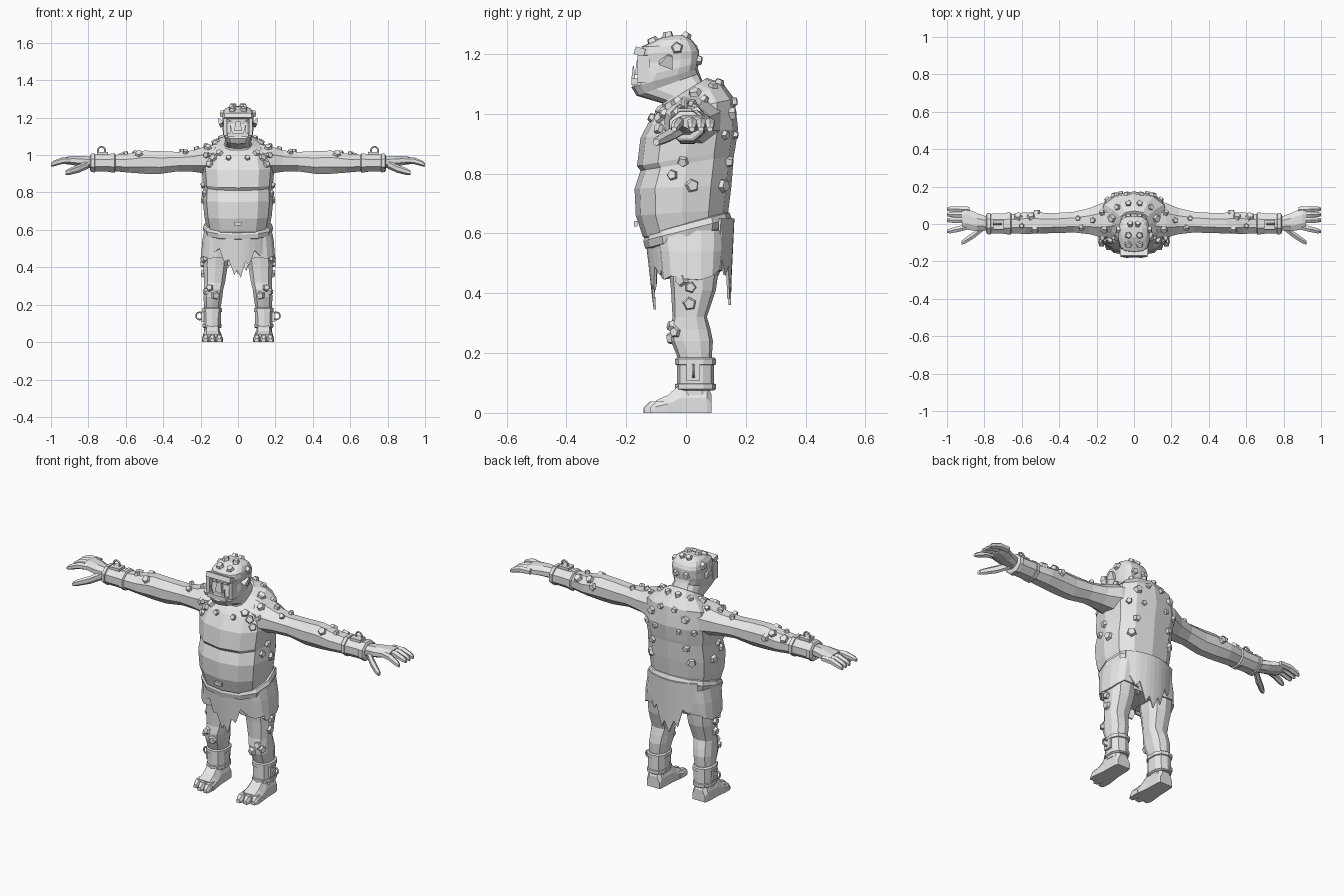
import bpy, bmesh, math, random
from math import sin, cos, pi
from mathutils import Vector, Matrix
from mathutils.bvhtree import BVHTree

random.seed(4)
if "Cube" in bpy.data.objects:
    bpy.data.objects.remove(bpy.data.objects["Cube"])

grey = bpy.data.materials.new("plain_grey")
grey.use_nodes = True
grey.diffuse_color = (.8, .8, .8, 1)
grey.node_tree.nodes["Principled BSDF"].inputs["Base Color"].default_value = (.8, .8, .8, 1)

skin_verts, skin_faces = [], []     # surface that the skin plates are set on


def finish(name, bm, mirror=False, thickness=0):
    """Turn a bmesh into a flat shaded object, mirrored across x when wanted."""
    bmesh.ops.recalc_face_normals(bm, faces=bm.faces)
    mesh = bpy.data.meshes.new(name)
    bm.to_mesh(mesh)
    bm.free()
    mesh.materials.append(grey)
    obj = bpy.data.objects.new(name, mesh)
    bpy.context.collection.objects.link(obj)
    if thickness:
        solid = obj.modifiers.new("thickness", 'SOLIDIFY')
        solid.thickness = thickness
    if mirror:
        obj.modifiers.new("mirror", 'MIRROR').use_clip = False
    return obj


def loft(name, rings, mirror=False, skin=False, caps=True, thickness=0):
    """Skin a list of equal rings of points."""
    n = len(rings[0])
    points = [p for ring in rings for p in ring]
    faces = [(r * n + i, r * n + (i + 1) % n, (r + 1) * n + (i + 1) % n, (r + 1) * n + i)
             for r in range(len(rings) - 1) for i in range(n)]
    if caps:
        last = (len(rings) - 1) * n
        faces += [tuple(range(n)), tuple(range(last, last + n))]
    if skin:
        start = len(skin_verts)
        skin_verts.extend(Vector(p) for p in points)
        skin_faces.extend(tuple(start + i for i in f) for f in faces)
    bm = bmesh.new()
    verts = [bm.verts.new(p) for p in points]
    for f in faces:
        bm.faces.new([verts[i] for i in f])
    return finish(name, bm, mirror, thickness)


def squash(v, power):
    return math.copysign(abs(v) ** power, v)


def level(hw, yf, zf, yb, zb, cx=0, n=12, power=.8):
    """Upright body ring from a front point to a back point, with a half width."""
    ring = []
    for i in range(n):
        a = 2 * pi * i / n
        t = (1 - squash(cos(a), power)) / 2
        ring.append((cx + hw * squash(sin(a), power), yf + (yb - yf) * t, zf + (zb - zf) * t))
    return ring


def across(x, y, z, ry, rz, n=8):
    """Ring around a limb that runs along x."""
    return [(x, y + ry * cos(2 * pi * (i + .5) / n), z + rz * sin(2 * pi * (i + .5) / n))
            for i in range(n)]


def sole(y, cx, hw, top):
    """Foot section standing on the ground."""
    return [(cx - hw, y, 0), (cx + hw, y, 0), (cx + hw, y, top * .5), (cx + hw * .6, y, top),
            (cx - hw * .6, y, top), (cx - hw, y, top * .5)]


def block(name, at, size, turn=(0, 0, 0), mirror=False, taper=1):
    """Box with a top that may be narrower."""
    bm = bmesh.new()
    bmesh.ops.create_cube(bm, size=1)
    for v in bm.verts:
        k = taper if v.co.z > 0 else 1
        v.co = Vector((v.co.x * size[0] * k, v.co.y * size[1] * k, v.co.z * size[2]))
    for angle, axis in zip(turn, 'XYZ'):
        bm.transform(Matrix.Rotation(angle, 4, axis))
    bm.transform(Matrix.Translation(at))
    return finish(name, bm, mirror)


def hoop(name, at, axis, radius=.019, tube=.005):
    """Metal ring whose hole faces the given axis, made as a closed tube."""
    rings = []
    for i in range(13):
        a = 2 * pi * i / 12
        ring = []
        for k in range(5):
            b = 2 * pi * k / 5
            r = radius + tube * cos(b)
            u, v, w = r * cos(a), r * sin(a), tube * sin(b)
            off = (u, w, v) if axis == 'Y' else (w, u, v)
            ring.append([p + o for p, o in zip(at, off)])
        rings.append(ring)
    return loft(name, rings, True, caps=False)


# Trunk with hunched back, chest fold and belly
loft("torso", [level(*r) for r in [
    (.15, -.1, .54, .11, .58), (.165, -.145, .59, .135, .62), (.18, -.168, .66, .142, .68),
    (.188, -.172, .75, .152, .76), (.184, -.152, .81, .16, .86), (.188, -.164, .825, .164, .88),
    (.195, -.152, .92, .174, .95), (.18, -.115, .99, .162, 1.05), (.13, -.09, 1.02, .125, 1.1),
    (.08, -.075, 1.03, .07, 1.12)]], skin=True)
block("navel", (0, -.168, .632), (.04, .012, .018))

# Head and neck
loft("head", [level(*r, n=14, power=.65) for r in [
    (.08, -.08, 1, .075, 1.08), (.074, -.08, 1.035, .055, 1.11), (.068, -.165, 1.06, .045, 1.135),
    (.08, -.182, 1.088, .04, 1.15), (.084, -.162, 1.12, .042, 1.17), (.082, -.152, 1.165, .044, 1.19),
    (.085, -.155, 1.2, .044, 1.21), (.082, -.148, 1.225, .036, 1.228), (.07, -.1, 1.247, .018, 1.248),
    (.045, -.07, 1.26, -.005, 1.262)]], skin=True)
block("brow", (0, -.155, 1.208), (.145, .035, .026), (-.3, 0, 0))
block("nose", (0, -.156, 1.155), (.042, .03, .05), taper=.55)
block("cheek", (.068, -.142, 1.15), (.02, .04, .09), mirror=True)
block("lower_lip", (0, -.172, 1.107), (.11, .022, .022))
block("tusk", (.038, -.176, 1.137), (.016, .014, .05), (0, .12, 0), True, .15)
block("eye", (.035, -.153, 1.182), (.024, .008, .012), mirror=True)
block("ear", (.094, -.06, 1.178), (.028, .05, .04), (-.4, .5, 0), True, .3)

# Arms and hands
loft("arm", [across(*r) for r in [
    (.08, .035, .985, .1, .085), (.17, .02, .975, .1, .08), (.24, .015, .968, .075, .062),
    (.32, .01, .965, .06, .056), (.42, .005, .96, .058, .066), (.5, .005, .962, .06, .067),
    (.58, .005, .957, .063, .055), (.68, 0, .957, .053, .045), (.8, 0, .962, .036, .032)]],
     True, True)
loft("palm", [across(*r) for r in [
    (.77, 0, .962, .036, .032), (.84, .01, .968, .052, .03), (.9, .028, .972, .062, .025),
    (.92, .028, .97, .058, .02)]], True)
for name, base, tip in [("little_finger", .078, .08), ("ring_finger", .05, .05),
                        ("middle_finger", .022, .02), ("index_finger", -.014, -.04)]:
    loft(name, [across(x, base + (tip - base) * t, z, w, w, 6) for x, t, z, w in [
        (.88, 0, .972, .016), (.94, .5, .97, .018), (.985, .9, .955, .015), (1, 1, .948, .009)]], True)
loft("thumb", [across(*r, n=6) for r in [
    (.8, -.015, .952, .02, .024), (.85, -.055, .928, .02, .022), (.9, -.088, .912, .018, .018),
    (.922, -.1, .905, .012, .012)]], True)

# Wrist cuffs
loft("wrist_cuff", [across(x, .002, .958, w, w * .87) for x, w in [
    (.655, .056), (.66, .064), (.678, .064), (.68, .059), (.765, .057), (.767, .063),
    (.785, .061), (.79, .05)]], True)
block("wrist_plate", (.725, -.005, 1.01), (.06, .05, .014), mirror=True)
hoop("wrist_ring", (.73, 0, 1.025), 'Y')

# Legs and feet
loft("leg", [level(hw, yf, z, yb, z, cx, 10) for cx, hw, yf, yb, z in [
    (.095, .085, -.08, .11, .6), (.115, .075, -.06, .112, .5), (.12, .068, -.05, .1, .41),
    (.125, .058, -.045, .07, .32), (.13, .053, -.055, .082, .28), (.134, .052, -.05, .09, .24),
    (.138, .045, -.022, .085, .17), (.14, .043, -.02, .08, .06)]], True, True)
loft("foot", [sole(*r) for r in [
    (.086, .137, .038, .06), (.07, .138, .043, .1), (-.015, .138, .046, .1),
    (-.06, .137, .052, .06), (-.1, .136, .056, .042)]], True)
for name, x, reach in [("inner_toe", .1, -.142), ("middle_toe", .137, -.138), ("outer_toe", .173, -.12)]:
    loft(name, [sole(y, x, w, h) for y, w, h in [
        (-.07, .017, .04), (reach + .02, .018, .038), (reach, .011, .018)]], True)

# Ankle cuffs
loft("ankle_cuff", [level(w, -.03 - g, z, .094 + g, z, .138, 10) for z, w, g in [
    (.075, .045, 0), (.08, .053, .006), (.096, .053, .006), (.098, .049, 0), (.16, .05, 0),
    (.162, .055, .006), (.18, .055, .006), (.185, .045, 0)]], True)
block("ankle_plate", (.189, .025, .135), (.012, .045, .055), mirror=True)
hoop("ankle_ring", (.205, .025, .14), 'Y')

# Ragged shorts, belt and hanging cloths
loft("shorts_seat", [level(*r) for r in [
    (.174, -.13, .57, .146, .65), (.176, -.115, .53, .14, .56), (.14, -.07, .46, .11, .46)]])
loft("shorts_leg", [level(hw, yf, z, yb, z, cx, 14) for cx, hw, yf, yb, z in [
    (.1, .08, -.1, .13, .61), (.108, .085, -.092, .127, .54)]]
     + [[(x, y, z + random.uniform(-.02, .02)) for x, y, z in
         level(.088, -.082, .462, .12, .462, .112, 14)]], True, caps=False, thickness=.008)
loft("belt", [level(.18 + g, -.135 - g, z, .145 + g, z + .075) for z, g in [
    (.545, -.02), (.55, .002), (.575, .008), (.595, 0), (.6, -.02)]])


def hanging_cloth(name, columns, top, y_top, y_low, bend):
    """Thin torn sheet made of columns that end at different heights."""
    bm = bmesh.new()
    rows = []
    for x, low in columns:
        col = []
        for k in range(4):
            z = top + (low - top) * k / 3
            y = y_top + (y_low - y_top) * min(1, (top - z) / .25) + bend * x * x
            col.append(bm.verts.new((x, y, z)))
        rows.append(col)
    for a, b in zip(rows, rows[1:]):
        for k in range(3):
            bm.faces.new((a[k], b[k], b[k + 1], a[k + 1]))
    finish(name, bm, thickness=.008)


hanging_cloth("front_cloth", [(-.16, .52), (-.13, .48), (-.1, .5), (-.075, .43), (-.05, .44), (-.02, .36),
              (-.005, .385), (.015, .345), (.04, .43), (.06, .41), (.09, .49), (.12, .46), (.16, .53)],
              .58, -.135, -.107, 2.4)
hanging_cloth("back_cloth", [(-.15, .56), (-.11, .48), (-.08, .5), (-.05, .4), (-.03, .43), (0, .36),
              (.025, .42), (.045, .38), (.08, .49), (.1, .46), (.15, .55)], .65, .162, .15, -2)

# Five-sided skin plates, placed by casting rays onto the body
surface = BVHTree.FromPolygons(skin_verts, skin_faces)
casts = {
    "front": (lambda a, b: ((a, -2, b), (0, 1, 0)),
              [(.05, .985), (.1, 1.01), (.13, .985), (.17, 1), (.15, .95), (.12, .25), (.15, .29)]),
    "side": (lambda a, b: ((2, a, b), (-1, 0, 0)),
             [(-.01, .84), (-.045, .795), (.02, .76), (.015, .42), (-.015, .445), (.012, .365),
              (-.035, .27), (-.03, 1.22)]),
    "back": (lambda a, b: ((a, 2, b), (0, -1, 0)),
             [(.04, 1.04), (.1, 1), (.07, .93), (.14, .93), (.1, .84), (.12, .76), (.03, 1.18), (.52, .98)]),
    "top": (lambda a, b: ((a, b, 2), (0, 0, -1)),
            [(.03, .11), (.09, .09), (.12, .03), (.17, .06), (.16, -.03), (.22, .02), (.28, -.02),
             (.3, .03), (.53, -.03), (.55, .04), (.6, -.01), (.62, .04), (.03, -.06), (.03, -.11), (.02, 0)]),
}
plates = bmesh.new()
for ray, spots in casts.values():
    for spot in spots:
        start, heading = ray(*spot)
        hit, normal, _, _ = surface.ray_cast(Vector(start), Vector(heading))
        if hit is None:
            continue
        if normal.dot(Vector(heading)) > 0:
            normal = -normal
        radius = random.uniform(.016, .027)
        place = (Matrix.Translation(hit + normal * .004) @ normal.to_track_quat('Z', 'Y').to_matrix().to_4x4()
                 @ Matrix.Rotation(random.uniform(0, pi), 4, 'Z'))
        bmesh.ops.create_cone(plates, cap_ends=True, segments=5, radius1=radius,
                              radius2=radius * .7, depth=.02, matrix=place)
finish("skin_plates", plates, True)
